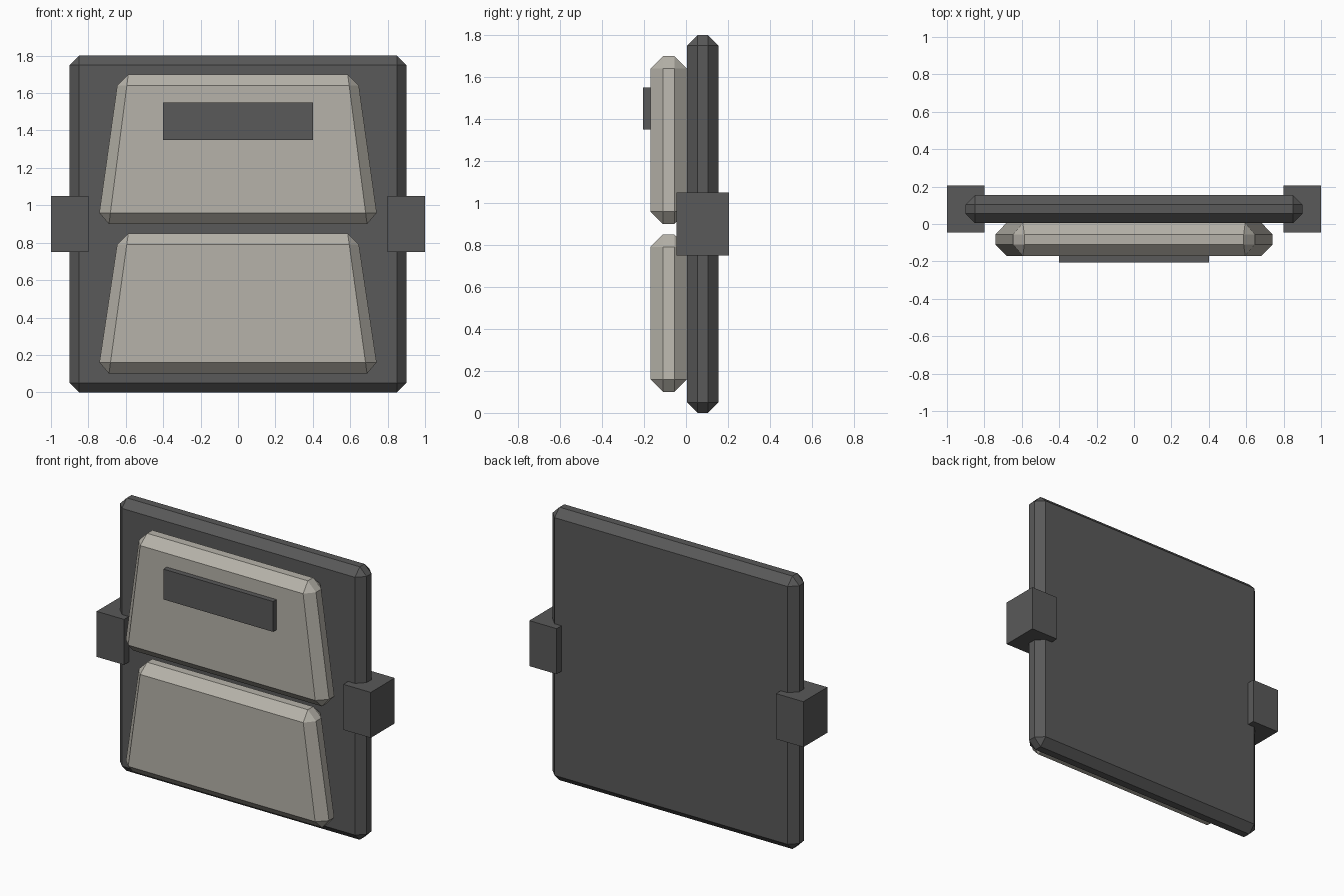
import bpy, bmesh
from mathutils import Matrix, Vector

if "Cube" in bpy.data.objects:
    bpy.data.objects.remove(bpy.data.objects["Cube"])


def material(name, rgb):
    mat = bpy.data.materials.new(name)
    mat.diffuse_color = (*rgb, 1.0)
    mat.use_nodes = True
    mat.node_tree.nodes["Principled BSDF"].inputs["Base Color"].default_value = mat.diffuse_color
    return mat


dark_grey = material("dark grey", (0.1, 0.1, 0.1))
warm_grey = material("warm light grey", (0.47, 0.45, 0.40))


def box(name, low, high, mat, bevel=0.0, top_width=1.0):
    """Box between two corners, chamfered, then narrowed in x towards the top."""
    low, high = Vector(low), Vector(high)
    bm = bmesh.new()
    bmesh.ops.create_cube(bm, size=1.0, matrix=Matrix.Translation((low + high) / 2)
                          @ Matrix.Diagonal((*(high - low), 1.0)))
    if bevel:
        bmesh.ops.bevel(bm, geom=bm.edges[:], offset=bevel, segments=1,
                        affect='EDGES', profile=0.5)
    for v in bm.verts:
        t = (v.co.z - low.z) / (high.z - low.z)
        v.co.x *= 1 + (top_width - 1) * t
    mesh = bpy.data.meshes.new(name)
    bm.to_mesh(mesh)
    bm.free()
    mesh.materials.append(mat)
    obj = bpy.data.objects.new(name, mesh)
    bpy.context.collection.objects.link(obj)
    return obj


# Back panel
box("back_panel", (-0.9, 0.005, 0), (0.9, 0.155, 1.8), dark_grey, bevel=0.05)

# Tapered front pads
for name, z0, z1 in (("lower_pad", 0.10, 0.85), ("upper_pad", 0.90, 1.70)):
    box(name, (-0.75, -0.17, z0), (0.75, 0.005, z1), warm_grey,
        bevel=0.06, top_width=0.85)

# Raised strip on the upper pad
box("front_strip", (-0.4, -0.205, 1.35), (0.4, -0.155, 1.55), dark_grey)

# Side clamps
for name, x0 in (("left_clamp", -1.0), ("right_clamp", 0.8)):
    box(name, (x0, -0.045, 0.75), (x0 + 0.2, 0.205, 1.05), dark_grey)
